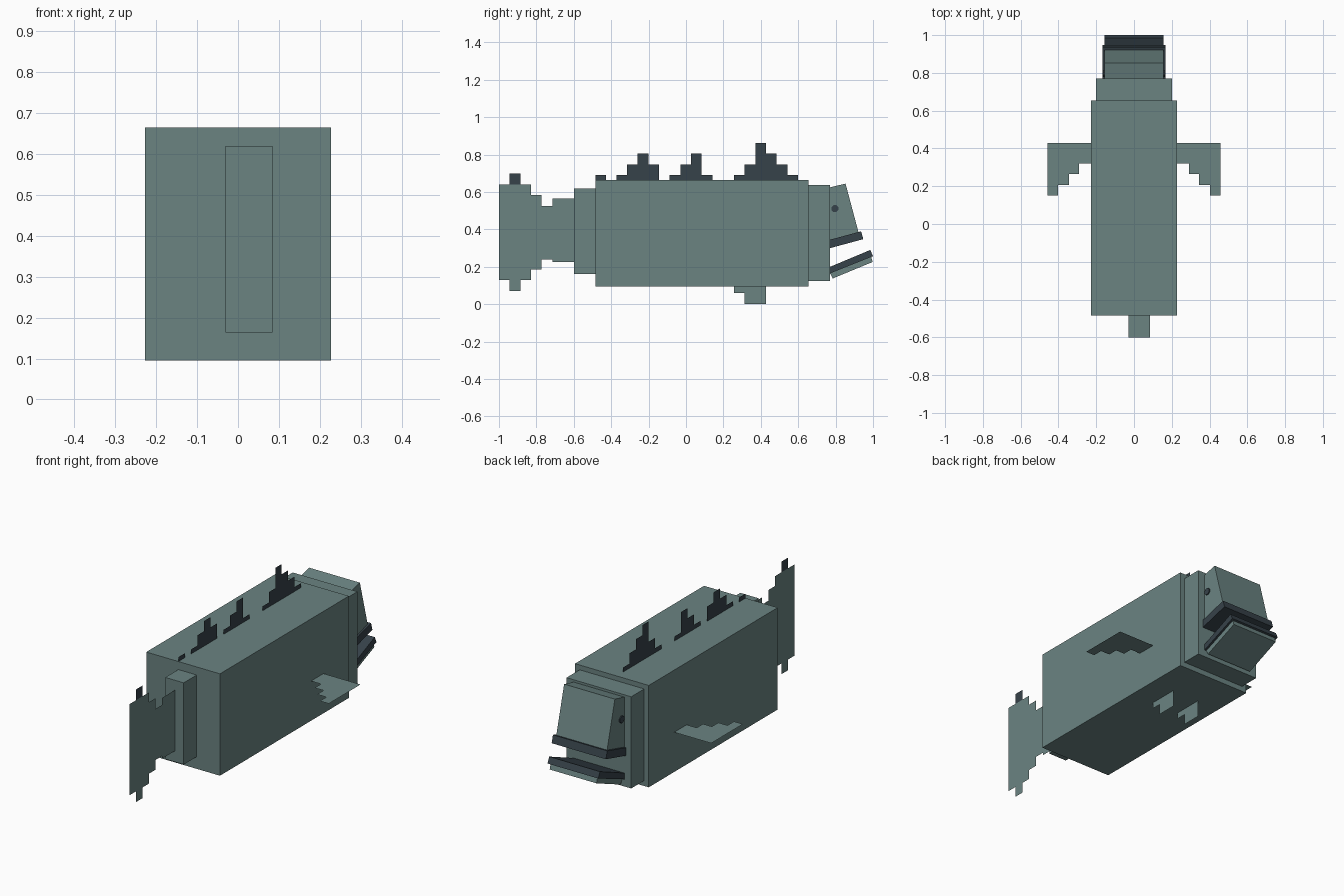
import bpy, bmesh, math

if "Cube" in bpy.data.objects:
    bpy.data.objects.remove(bpy.data.objects["Cube"])


def material(name, rgb):
    m = bpy.data.materials.new(name)
    m.diffuse_color = (*rgb, 1)
    m.use_nodes = True
    m.node_tree.nodes["Principled BSDF"].inputs["Base Color"].default_value = m.diffuse_color
    return m


TEAL = material("grey_teal", (0.145, 0.228, 0.222))
DARK = material("dark_slate", (0.037, 0.054, 0.067))


def finish(name, bm, mat):
    mesh = bpy.data.meshes.new(name)
    bm.to_mesh(mesh)
    bm.free()
    mesh.materials.append(mat)
    ob = bpy.data.objects.new(name, mesh)
    bpy.context.collection.objects.link(ob)
    return ob


def prism(name, profile, x0, x1, mat):
    """Side profile of (y, z) points extruded from x0 to x1."""
    bm = bmesh.new()
    face = bm.faces.new([bm.verts.new((x0, y, z)) for y, z in profile])
    ext = bmesh.ops.extrude_face_region(bm, geom=[face])["geom"]
    verts = [v for v in ext if isinstance(v, bmesh.types.BMVert)]
    bmesh.ops.translate(bm, vec=(x1 - x0, 0, 0), verts=verts)
    bmesh.ops.recalc_face_normals(bm, faces=bm.faces)
    return finish(name, bm, mat)


def box(name, x0, x1, y0, y1, z0, z1, mat):
    return prism(name, [(y0, z0), (y1, z0), (y1, z1), (y0, z1)], x0, x1, mat)


def stepped_fin(name, steps, place, mat):
    """Paper-thin stepped fin; each step is (a0, a1, b0, b1) on its plane."""
    bm = bmesh.new()
    for a0, a1, b0, b1 in steps:
        corners = [(a0, b0), (a1, b0), (a1, b1), (a0, b1)]
        bm.faces.new([bm.verts.new(place(a, b)) for a, b in corners])
    bmesh.ops.remove_doubles(bm, verts=bm.verts, dist=1e-4)
    return finish(name, bm, mat)


def upright(x):
    return lambda y, z: (x, y, z)


# Body blocks
box("body", -0.228, 0.228, -0.485, 0.655, 0.095, 0.665, TEAL)
box("neck", -0.2, 0.2, 0.655, 0.77, 0.125, 0.638, TEAL)
box("tail_base", -0.03, 0.084, -0.6, -0.485, 0.163, 0.62, TEAL)

# Head and jaws
prism("head", [(0.77, 0.345), (0.77, 0.625), (0.853, 0.645), (0.922, 0.386)],
      -0.157, 0.157, TEAL)
prism("upper_lip", [(0.77, 0.30), (0.77, 0.345), (0.936, 0.39), (0.948, 0.348)],
      -0.168, 0.168, DARK)
prism("lower_lip", [(0.77, 0.165), (0.77, 0.20), (0.985, 0.29), (1.0, 0.257)],
      -0.157, 0.157, DARK)
prism("lower_jaw", [(0.785, 0.138), (0.77, 0.165), (0.99, 0.253), (0.998, 0.226)],
      -0.145, 0.145, TEAL)

# Eyes
ring = [(0.796 + 0.02 * math.cos(math.tau * (i + 0.5) / 8),
         0.511 + 0.02 * math.sin(math.tau * (i + 0.5) / 8)) for i in range(8)]
for side, s in (("left", -1), ("right", 1)):
    prism("eye_" + side, ring, s * 0.157, s * 0.163, DARK)

# Tail fin
stepped_fin("tail_fin", [(-1, -0.945, 0.13, 0.64), (-0.945, -0.885, 0.07, 0.64),
                         (-0.885, -0.83, 0.13, 0.64), (-0.83, -0.772, 0.185, 0.585),
                         (-0.772, -0.715, 0.24, 0.525), (-0.715, -0.6, 0.225, 0.565)],
            upright(0.03), TEAL)
stepped_fin("tail_fin_tip", [(-0.945, -0.885, 0.64, 0.70)], upright(0.03), DARK)

# Back fins: start y and the heights of equal-width steps
for i, (y, tops) in enumerate([
        (-0.485, [0.69]),
        (-0.372, [0.69, 0.748, 0.805, 0.748]),
        (-0.087, [0.69, 0.748, 0.805, 0.69]),
        (0.257, [0.69, 0.748, 0.862, 0.805, 0.748, 0.69])]):
    w = 0.057
    steps = [(y + k * w, y + (k + 1) * w, 0.665, t) for k, t in enumerate(tops)]
    stepped_fin(f"back_fin_{i + 1}", steps, upright(-0.029), DARK)

# Side fins and belly fins, mirrored left and right
for side, s in (("left", -1), ("right", 1)):
    stepped_fin("side_fin_" + side,
                [(0.228, 0.29, 0.32, 0.43), (0.29, 0.345, 0.264, 0.43),
                 (0.345, 0.402, 0.207, 0.43), (0.402, 0.457, 0.15, 0.43)],
                lambda x, y, s=s: (s * x, y, 0.317), TEAL)
    stepped_fin("belly_fin_" + side,
                [(0.257, 0.314, 0.06, 0.095), (0.314, 0.428, 0, 0.095)],
                upright(s * 0.085), TEAL)
